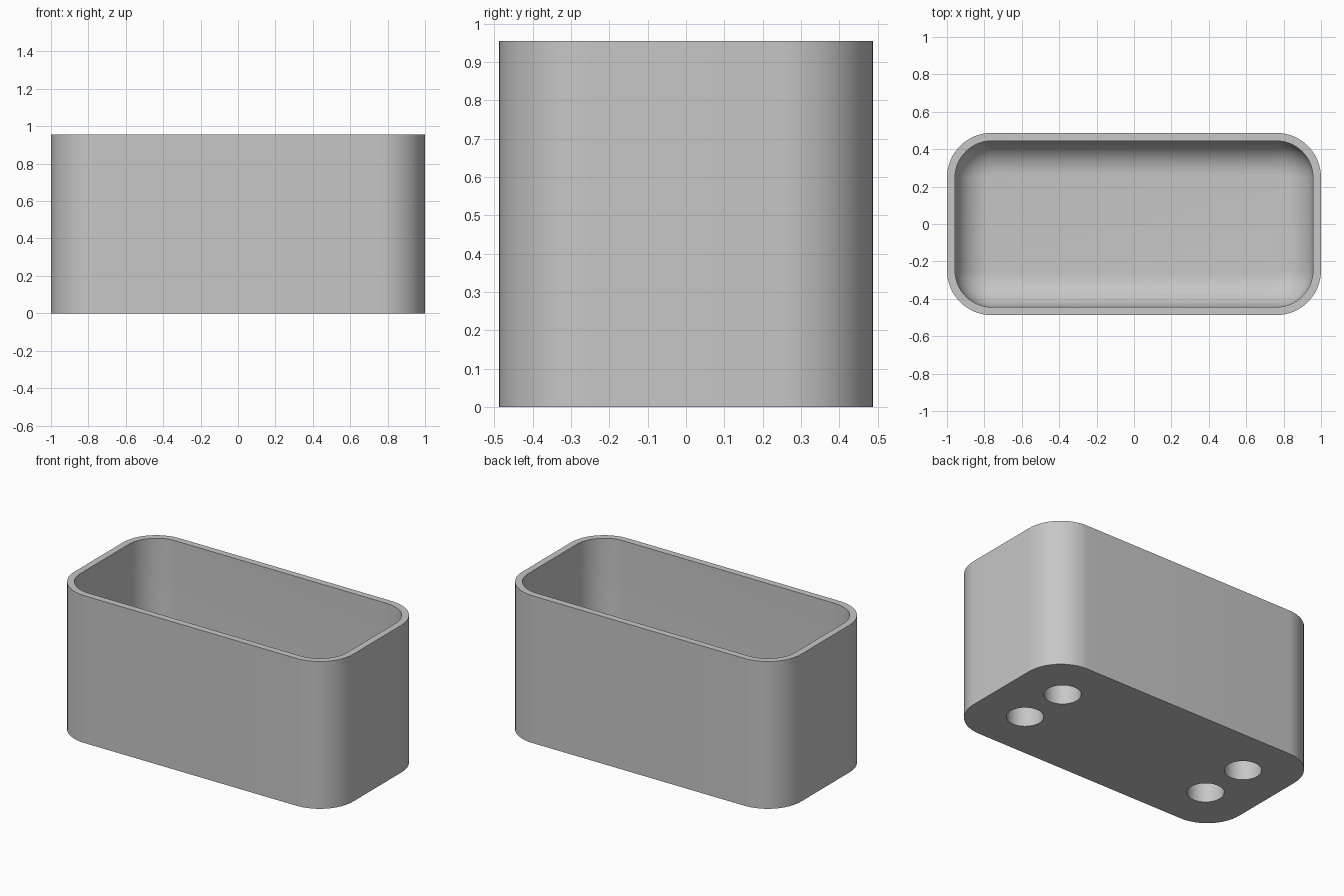
import bpy, bmesh, math
from mathutils import Vector

if "Cube" in bpy.data.objects:
    bpy.data.objects.remove(bpy.data.objects["Cube"], do_unlink=True)

HALF_X, HALF_Y, HEIGHT, RADIUS = 1.0, 0.4875, 0.955, 0.24
WALL, FLOOR, FILLET = 0.043, 0.18, 0.18
HOLE_X, HOLE_Y, HOLE_R, HOLE_DEPTH = 0.68, 0.168, 0.108, 0.14
CORNER_STEPS, FILLET_STEPS = 16, 12

grey = bpy.data.materials.new("light grey")
grey.use_nodes = True
colour = (0.57, 0.57, 0.57, 1)
grey.diffuse_color = colour
grey.node_tree.nodes["Principled BSDF"].inputs["Base Color"].default_value = colour


def add_object(name, bm):
    bmesh.ops.recalc_face_normals(bm, faces=bm.faces)
    mesh = bpy.data.meshes.new(name)
    bm.to_mesh(mesh)
    bm.free()
    mesh.materials.append(grey)
    obj = bpy.data.objects.new(name, mesh)
    bpy.context.collection.objects.link(obj)
    return obj


def rounded_ring(bm, inset, z):
    """Rounded rectangle of vertices, moved inward by inset."""
    r = RADIUS - inset
    ring = []
    for i, (sx, sy) in enumerate([(1, 1), (-1, 1), (-1, -1), (1, -1)]):
        centre = Vector((sx * (HALF_X - RADIUS), sy * (HALF_Y - RADIUS), z))
        for k in range(CORNER_STEPS + 1):
            a = (i + k / CORNER_STEPS) * math.pi / 2
            ring.append(bm.verts.new(centre + Vector((math.cos(a), math.sin(a), 0)) * r))
    return ring


# Tub: outer wall, flat rim, inner wall, then a fillet into the inner floor
profile = [(0, 0), (0, HEIGHT), (WALL, HEIGHT)]
for k in range(FILLET_STEPS + 1):
    a = k / FILLET_STEPS * math.pi / 2
    profile.append((WALL + FILLET * (1 - math.cos(a)),
                    FLOOR + FILLET * (1 - math.sin(a))))

bm = bmesh.new()
rings = [rounded_ring(bm, inset, z) for inset, z in profile]
for low, high in zip(rings, rings[1:]):
    for i in range(len(low)):
        j = (i + 1) % len(low)
        bm.faces.new((low[i], low[j], high[j], high[i]))
bm.faces.new(rings[0])
bm.faces.new(rings[-1])
tub = add_object("tub", bm)

# Four blind round holes in the underside
bm = bmesh.new()
for sx in (-1, 1):
    for sy in (-1, 1):
        made = bmesh.ops.create_cone(bm, cap_ends=True, segments=48, radius1=HOLE_R,
                                     radius2=HOLE_R, depth=2 * HOLE_DEPTH)
        bmesh.ops.translate(bm, verts=made["verts"], vec=(sx * HOLE_X, sy * HOLE_Y, 0))
cutter = add_object("hole_cutter", bm)
cutter.hide_render = True

bpy.ops.object.select_all(action="DESELECT")
tub.select_set(True)
bpy.context.view_layer.objects.active = tub
cut = tub.modifiers.new("underside_holes", "BOOLEAN")
cut.operation = "DIFFERENCE"
cut.solver = "EXACT"
cut.object = cutter
bpy.ops.object.modifier_apply(modifier=cut.name)
bpy.data.objects.remove(cutter, do_unlink=True)
bpy.ops.object.shade_smooth_by_angle(angle=math.radians(30))
